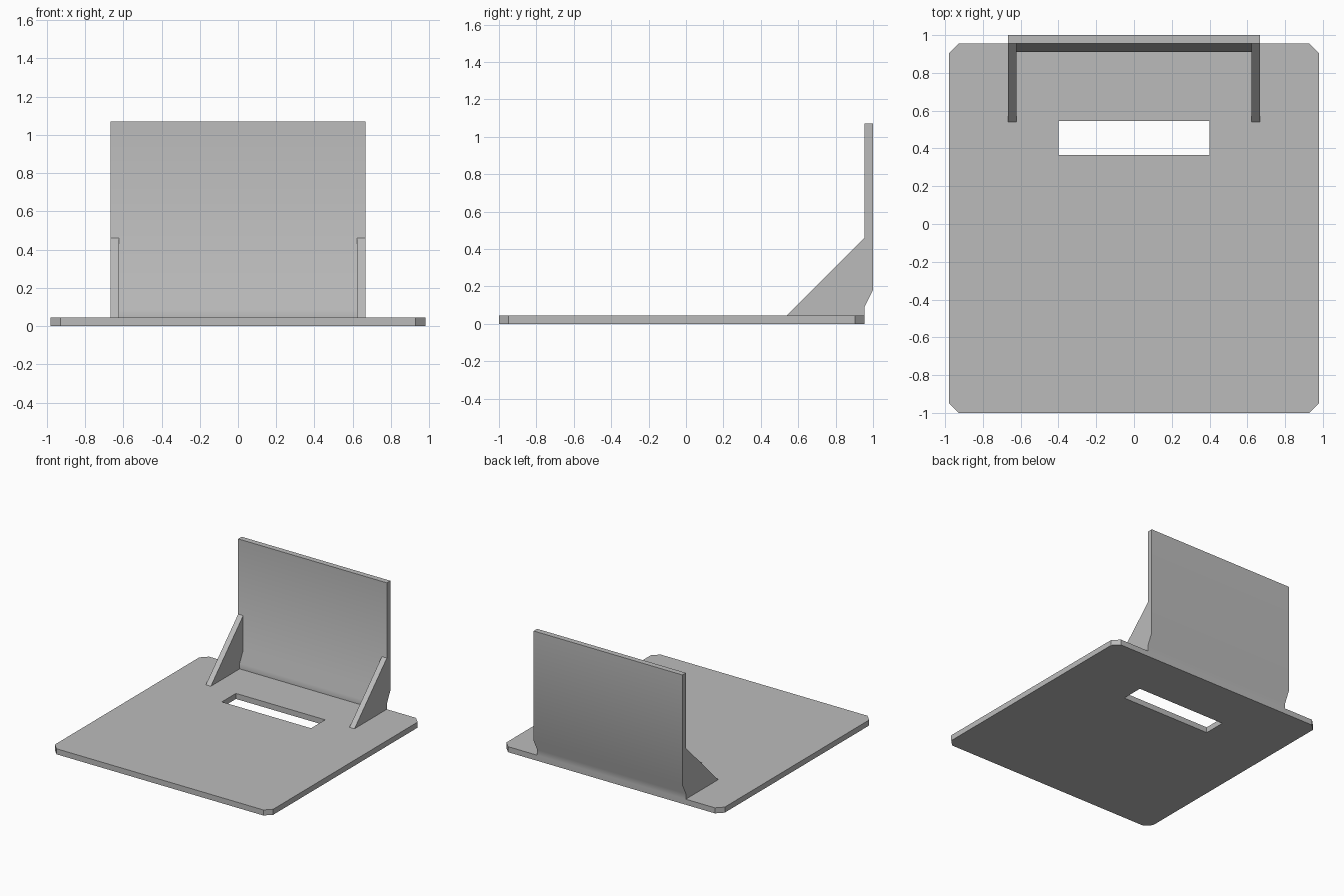
import bpy
import bmesh
from math import radians
from mathutils import Vector

cube = bpy.data.objects.get("Cube")
if cube:
    bpy.data.objects.remove(cube, do_unlink=True)

grey = bpy.data.materials.new("plain grey")
grey.use_nodes = True
grey.diffuse_color = (0.5, 0.5, 0.5, 1)
grey.node_tree.nodes["Principled BSDF"].inputs["Base Color"].default_value = (0.5, 0.5, 0.5, 1)

T = 0.045            # sheet thickness
HALF = 0.667         # half width of the upright bracket
BACK = 0.955         # rear edge of the base


def prism(name, points, depth):
    """Extrude a closed outline of 3D points along the depth vector."""
    bm = bmesh.new()
    face = bm.faces.new([bm.verts.new(p) for p in points])
    result = bmesh.ops.extrude_face_region(bm, geom=[face])
    moved = [v for v in result["geom"] if isinstance(v, bmesh.types.BMVert)]
    bmesh.ops.translate(bm, verts=moved, vec=Vector(depth))
    bmesh.ops.recalc_face_normals(bm, faces=bm.faces)
    mesh = bpy.data.meshes.new(name)
    bm.to_mesh(mesh)
    bm.free()
    mesh.materials.append(grey)
    obj = bpy.data.objects.new(name, mesh)
    bpy.context.collection.objects.link(obj)
    return obj


def select(obj):
    bpy.ops.object.select_all(action="DESELECT")
    obj.select_set(True)
    bpy.context.view_layer.objects.active = obj


# Base plate with chamfered corners
w, front, c = 0.98, -1.0, 0.052
outline = [(-w + c, front), (w - c, front), (w, front + c), (w, BACK - c),
           (w - c, BACK), (-w + c, BACK), (-w, BACK - c), (-w, front + c)]
base = prism("base_plate", [(x, y, 0) for x, y in outline], (0, 0, T))

# Slot through the base
slot = [(-0.4, 0.365), (0.4, 0.365), (0.4, 0.545), (-0.4, 0.545)]
cutter = prism("slot_cutter", [(x, y, -0.1) for x, y in slot], (0, 0, 0.3))
cutter.hide_render = True
cut = base.modifiers.new("slot", "BOOLEAN")
cut.operation = "DIFFERENCE"
cut.solver = "EXACT"
cut.object = cutter
select(base)
bpy.ops.object.modifier_apply(modifier=cut.name)
bpy.data.objects.remove(cutter, do_unlink=True)

# Back wall, stepped rearward by a sloping bend near its foot
inner = [(BACK - T, T), (BACK - T, 0.09), (BACK, 0.18)]
outer = [(y + T, z) for y, z in inner]
profile = inner + [(BACK, 1.07), (1.0, 1.07)] + outer[::-1]
wall = prism("back_wall", [(-HALF, y, z) for y, z in profile], (2 * HALF, 0, 0))
select(wall)
bpy.ops.object.shade_smooth_by_angle(angle=radians(30))

# Triangular gussets bracing the wall on both sides
brace = [(0.54, T), (BACK, 0.46)] + inner[::-1]
for side, sign in (("left", 1), ("right", -1)):
    prism(side + "_gusset", [(sign * HALF, y, z) for y, z in brace], (-sign * T, 0, 0))
